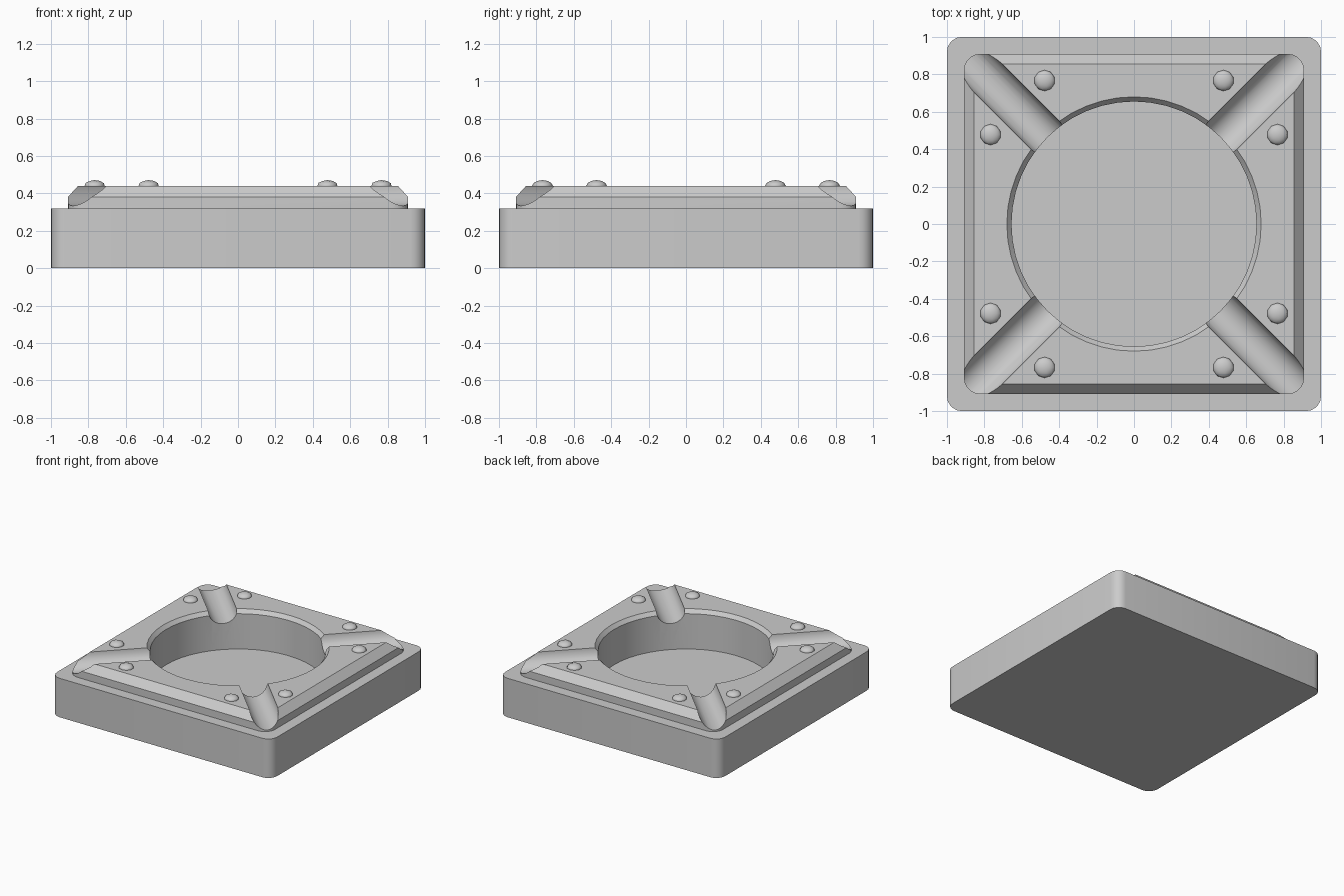
import bpy, bmesh
from math import pi, cos, sin

if "Cube" in bpy.data.objects:
    bpy.data.objects.remove(bpy.data.objects["Cube"])


def loft(name, loops):
    """Solid skinned through stacked closed loops of equal point count."""
    bm = bmesh.new()
    rings = [[bm.verts.new(p) for p in loop] for loop in loops]
    n = len(rings[0])
    for a, b in zip(rings, rings[1:]):
        for i in range(n):
            j = (i + 1) % n
            bm.faces.new((a[i], a[j], b[j], b[i]))
    bm.faces.new(rings[0][::-1])
    bm.faces.new(rings[-1])
    bmesh.ops.recalc_face_normals(bm, faces=bm.faces)
    mesh = bpy.data.meshes.new(name)
    bm.to_mesh(mesh)
    bm.free()
    obj = bpy.data.objects.new(name, mesh)
    bpy.context.collection.objects.link(obj)
    return obj


def rounded_square(half, radius, z, steps=5):
    pts = []
    for q, (sx, sy) in enumerate(((1, 1), (-1, 1), (-1, -1), (1, -1))):
        for k in range(steps + 1):
            a = (q + k / steps) * pi / 2
            pts.append((sx * (half - radius) + radius * cos(a),
                        sy * (half - radius) + radius * sin(a), z))
    return pts


def circle(radius, z, n=48):
    return [(radius * cos(2 * pi * i / n), radius * sin(2 * pi * i / n), z) for i in range(n)]


def select(obj):
    bpy.ops.object.select_all(action='DESELECT')
    obj.select_set(True)
    bpy.context.view_layer.objects.active = obj


def cut(target, cutter):
    cutter.hide_render = True
    mod = target.modifiers.new("cut", 'BOOLEAN')
    mod.operation, mod.solver, mod.object = 'DIFFERENCE', 'EXACT', cutter
    select(target)
    bpy.ops.object.modifier_apply(modifier=mod.name)
    bpy.data.objects.remove(cutter)


# Square tray body with a stepped, bevelled upper tier
TOP = 0.44
tray = loft("tray_body", [rounded_square(*s) for s in (
    (1.0, 0.08, 0), (1.0, 0.08, 0.32), (0.91, 0.09, 0.32),
    (0.91, 0.09, 0.38), (0.855, 0.035, TOP))])

# Round well with a bevelled rim
cut(tray, loft("well_cutter", [circle(*s) for s in (
    (0.655, 0.12), (0.655, 0.41), (0.68, TOP), (0.68, 0.6))]))

# Diagonal resting grooves through all four corners
for turn in (pi / 4, -pi / 4):
    bpy.ops.mesh.primitive_cylinder_add(vertices=32, radius=0.107, depth=3,
                                        location=(0, 0, TOP), rotation=(pi / 2, 0, turn))
    cut(tray, bpy.context.object)

select(tray)
bpy.ops.object.shade_smooth_by_angle(angle=pi / 6)

# Small domed studs, a pair beside each groove
for sx in (-1, 1):
    for sy in (-1, 1):
        for x, y in ((0.478, 0.767), (0.767, 0.478)):
            bpy.ops.mesh.primitive_ico_sphere_add(subdivisions=2, radius=0.056,
                                                  location=(sx * x, sy * y, TOP))
            stud = bpy.context.object
            stud.name = "stud"
            stud.scale.z = 0.55
            bpy.ops.object.shade_smooth_by_angle(angle=pi / 6)
